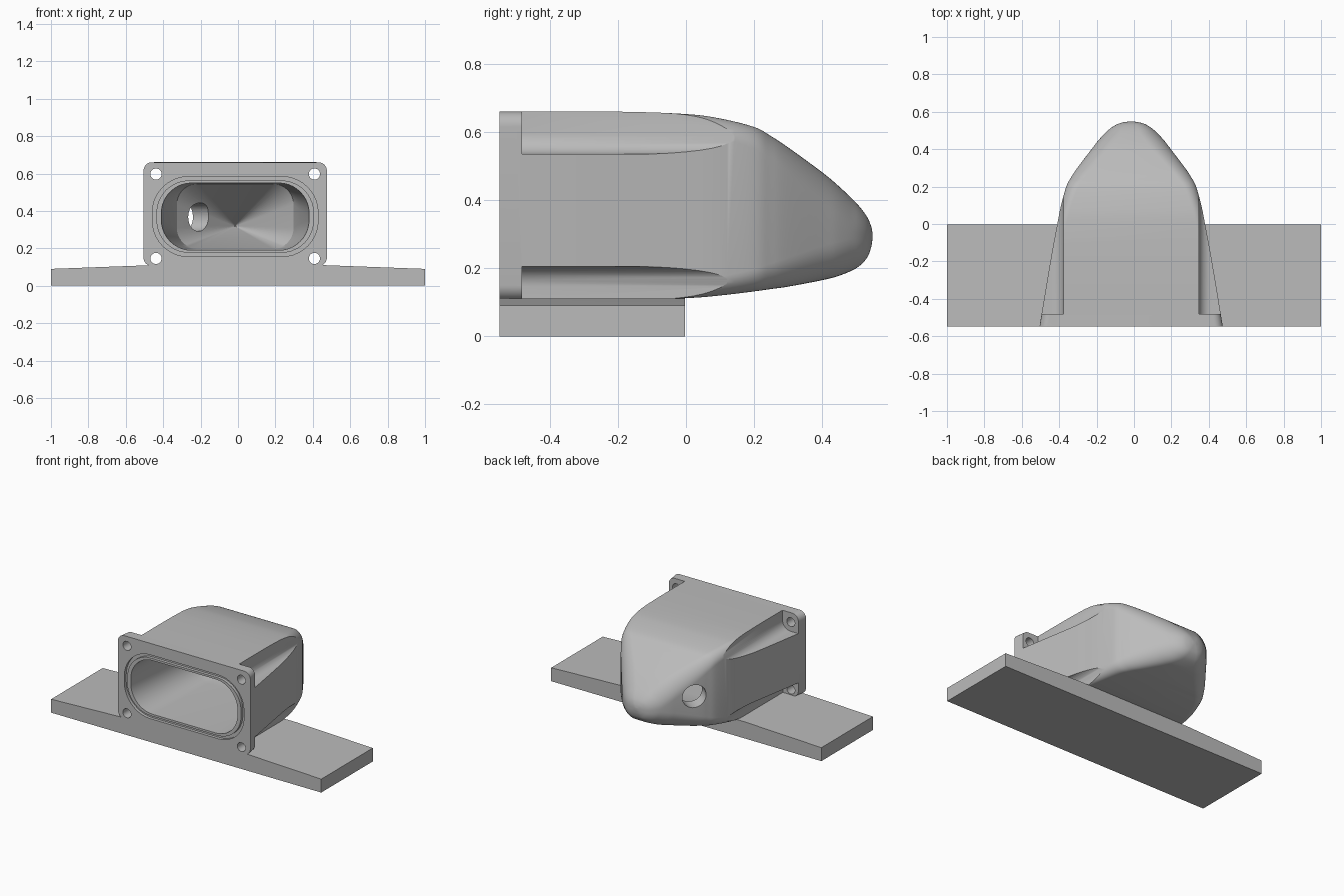
import bpy, bmesh, math
from mathutils import Vector

old = bpy.data.objects.get("Cube")
if old:
    bpy.data.objects.remove(old, do_unlink=True)

CX = -0.015              # centre line of the housing
FRONT, FLANGE = -0.548, -0.482

grey = bpy.data.materials.new("plain_grey")
grey.use_nodes = True
grey.diffuse_color = (0.5, 0.5, 0.5, 1)
grey.node_tree.nodes["Principled BSDF"].inputs["Base Color"].default_value = (0.5, 0.5, 0.5, 1)


def loft(name, rings):
    """Closed solid skinned through rings with equal point counts."""
    bm = bmesh.new()
    loops = [[bm.verts.new(p) for p in ring] for ring in rings]
    n = len(loops[0])
    for a, b in zip(loops, loops[1:]):
        for i in range(n):
            j = (i + 1) % n
            bm.faces.new((a[i], a[j], b[j], b[i]))
    bm.faces.new(loops[0])
    bm.faces.new(loops[-1])
    bmesh.ops.recalc_face_normals(bm, faces=bm.faces)
    mesh = bpy.data.meshes.new(name)
    bm.to_mesh(mesh)
    bm.free()
    mesh.materials.append(grey)
    obj = bpy.data.objects.new(name, mesh)
    bpy.context.collection.objects.link(obj)
    return obj


def prism(name, outline, y0, y1):
    return loft(name, [[(x, y, z) for x, z in outline] for y in (y0, y1)])


def section(y, w, lo, hi, r, steps=10):
    """Rounded rectangle across the housing at depth y."""
    h, mid = (hi - lo) / 2, (hi + lo) / 2
    r = min(r, w * 0.9, h * 0.9)
    ring = []
    for k, (sx, sz) in enumerate(((1, 1), (-1, 1), (-1, -1), (1, -1))):
        for i in range(steps + 1):
            a = (k + i / steps) * math.pi / 2
            ring.append((CX + sx * (w - r) + r * math.cos(a), y,
                         mid + sz * (h - r) + r * math.sin(a)))
    return ring


def smooth_rows(rows, steps=5):
    """Spline through the station rows."""
    out = []
    for i in range(len(rows) - 1):
        p0, p1, p2, p3 = (rows[max(0, min(len(rows) - 1, i + k))] for k in (-1, 0, 1, 2))
        for s in range(steps):
            t = s / steps
            out.append([b + 0.5 * t * (c - a + t * (2 * a - 5 * b + 4 * c - d
                        + t * (3 * (b - c) + d - a)))
                        for a, b, c, d in zip(p0, p1, p2, p3)])
    return out + [rows[-1]]


def combine(target, tool, operation):
    mod = target.modifiers.new("cut", "BOOLEAN")
    mod.operation, mod.object, mod.solver = operation, tool, "EXACT"
    bpy.context.view_layer.objects.active = target
    bpy.ops.object.modifier_apply(modifier=mod.name)
    bpy.data.objects.remove(tool, do_unlink=True)


# Housing: depth, half width, bottom, top, corner radius
stations = [
    (FRONT, .490, .105, .660, .045), (-.2, .432, .105, .660, .045),
    (0, .395, .112, .653, .048), (.1, .375, .120, .640, .055),
    (.2, .347, .132, .615, .065), (.25, .321, .139, .588, .075),
    (.3, .288, .146, .555, .085), (.4, .212, .165, .482, .1),
    (.45, .173, .178, .440, .1), (.5, .125, .200, .392, .09),
    (.53, .082, .228, .354, .06), (.543, .045, .258, .326, .03),
    (.548, .012, .286, .304, .01)]
housing = loft("housing", [section(*row) for row in smooth_rows(stations)])

# Screw recesses in the four corners, and the holes through the flange
for sx in (-1, 1):
    for sz, z, r in ((1, .597, .062), (-1, .146, .059)):
        x = CX + sx * .4235
        arc = [math.radians(270 - 90 * i / 10) for i in range(11)]
        shape = [(.3, -r)] + [(r * math.cos(a), r * math.sin(a)) for a in arc] + [(-r, .3), (.3, .3)]
        combine(housing, prism("recess", [(x + sx * u, z + sz * v) for u, v in shape],
                               FLANGE, .25), "DIFFERENCE")
        turn = [2 * math.pi * i / 24 for i in range(24)]
        combine(housing, prism("screw_hole", [(x + .03 * math.cos(a), z + .03 * math.sin(a))
                                              for a in turn], -.6, -.4), "DIFFERENCE")

# Mounting plate, slightly higher toward the middle
half = [(1, 0), (1, .09), (.43, .111)]
plate = prism("mounting_plate", half + [(-x, z) for x, z in reversed(half)], FRONT, -.003)
combine(housing, plate, "UNION")

# Inner cavity, tapering to a point
cavity = loft("cavity", [section(*row) for row in (
    (-.6, .397, .189, .550, .17), (FRONT, .395, .19, .549, .17),
    (0, .348, .193, .547, .14), (.15, .312, .198, .545, .11),
    (.46, .003, .317, .323, .002))])
combine(housing, cavity, "DIFFERENCE")

# Seal groove around the opening
ring = loft("seal_groove", [section(y, .443, .156, .583, .2) for y in (-.6, FRONT + .02)])
core = loft("core", [section(y, .421, .176, .563, .185) for y in (-.7, 0)])
combine(ring, core, "DIFFERENCE")
combine(housing, ring, "DIFFERENCE")

# Cable hole through one side of the nose
axis, up = Vector((-.8, .6, 0)), Vector((0, 0, 1))
side, centre = axis.cross(up), Vector((-.245, .29, .367))
cable = loft("cable_hole", [[centre + axis * d + .076 * (side * math.cos(a) + up * math.sin(a))
                             for a in (2 * math.pi * i / 40 for i in range(40))]
                            for d in (-.12, .25)])
combine(housing, cable, "DIFFERENCE")

# Smooth shading with crisp edges
bpy.ops.object.select_all(action="DESELECT")
housing.select_set(True)
bpy.context.view_layer.objects.active = housing
bpy.ops.object.shade_smooth_by_angle(angle=math.radians(30))
